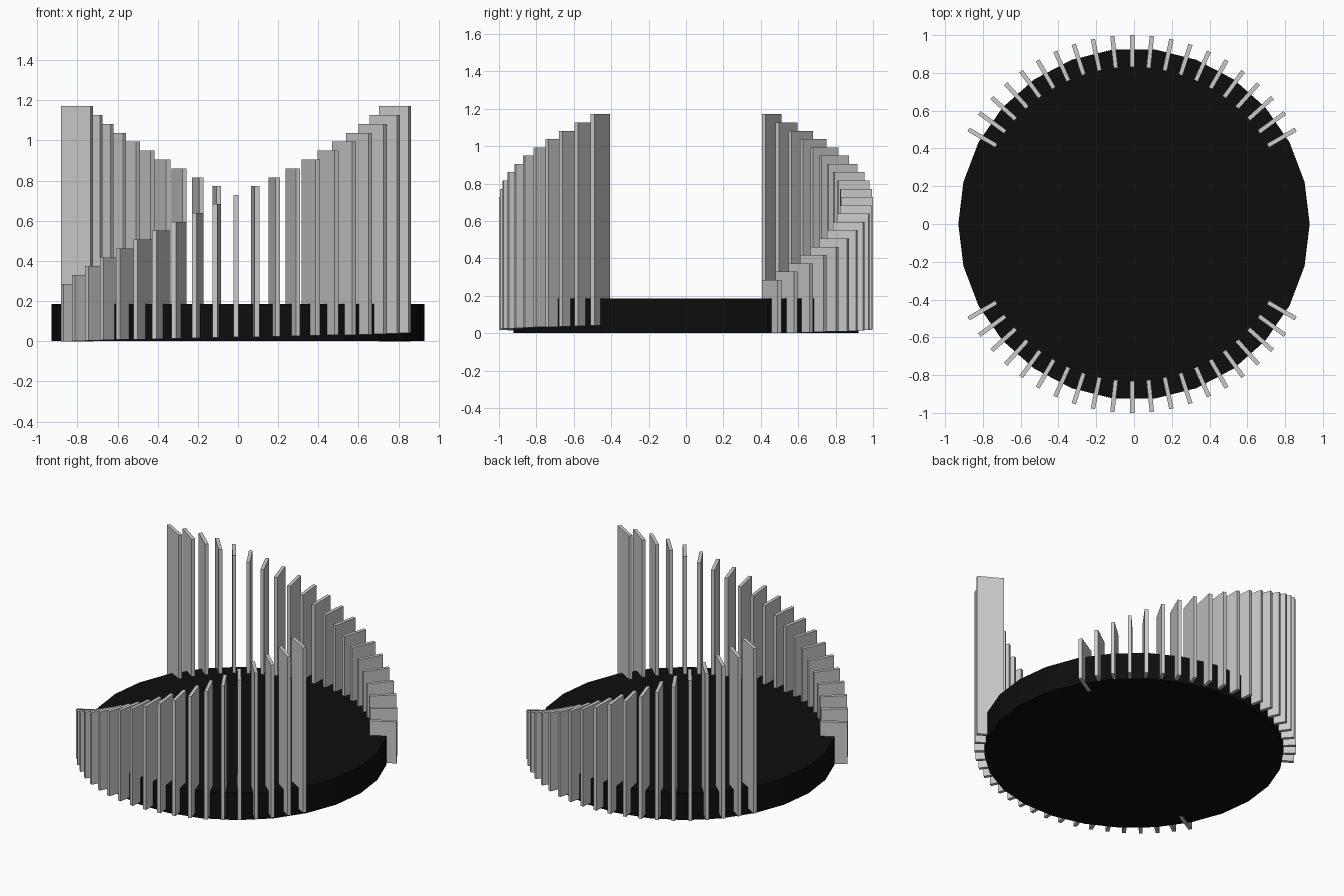
import bpy
import math

if "Cube" in bpy.data.objects:
    bpy.data.objects.remove(bpy.data.objects["Cube"])

SLATS = 21           # slats per arc
STEP = 6             # degrees between slats
INNER, OUTER, THICK = 0.83, 1.0, 0.023
RING_X = -0.01       # slat ring sits slightly off the disc centre

black = bpy.data.materials.new("black")
black.diffuse_color = (0.004, 0.004, 0.004, 1)
black.use_nodes = True
black.node_tree.nodes["Principled BSDF"].inputs["Base Color"].default_value = black.diffuse_color

# Round base, 26 sides with corners on the x axis
z0, z1 = 0.001, 0.186
bpy.ops.mesh.primitive_cylinder_add(vertices=26, radius=0.93, depth=z1 - z0,
                                    location=(0, 0, (z0 + z1) / 2))
base = bpy.context.object
base.name = "base_disc"
# turn so that a corner lies exactly on +x
base.rotation_euler.z = math.radians(90)
base.data.materials.append(black)


def slat(name, degrees, bottom, top):
    """Upright radial board standing at the disc rim."""
    a = math.radians(degrees)
    r = (INNER + OUTER) / 2
    bpy.ops.mesh.primitive_cube_add(
        size=1, rotation=(0, 0, a),
        location=(RING_X + r * math.cos(a), r * math.sin(a), (bottom + top) / 2))
    ob = bpy.context.object
    ob.name = name
    ob.scale = (OUTER - INNER, THICK, top - bottom)


# Two opposite arcs of rising slats, one the half-turn of the other
for arc, start in (("back", 30), ("front", 210)):
    for i in range(SLATS):
        slat(f"{arc}_slat_{i + 1}", start + STEP * i,
             0.002 * i, 0.285 + 0.0443 * i)
